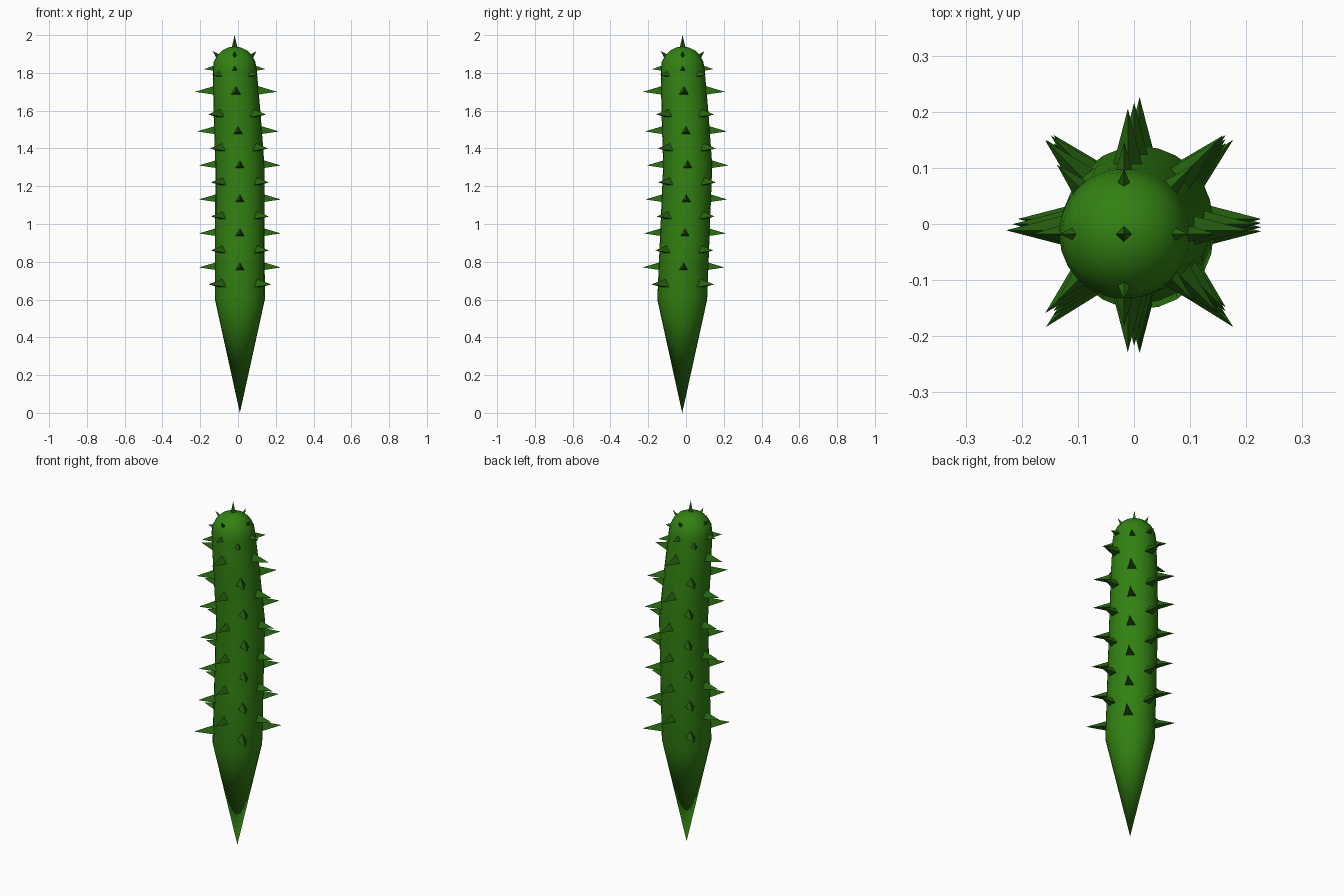
import bpy, bmesh, math
from mathutils import Vector, Matrix

if "Cube" in bpy.data.objects:
    bpy.data.objects.remove(bpy.data.objects["Cube"])


def material(name, col):
    m = bpy.data.materials.new(name)
    m.diffuse_color = (*col, 1)
    m.use_nodes = True
    m.node_tree.nodes["Principled BSDF"].inputs["Base Color"].default_value = m.diffuse_color
    return m


body_green = material("body green", (0.032, 0.22, 0.006))
spike_green = material("spike green", (0.02, 0.13, 0.005))

# Gently bent centre line: (z, x, y)
AXIS = [(0, .01, -.02), (.6, .01, -.02), (1.31, .01, .009), (1.83, -.018, -.018), (2.1, -.018, -.018)]


def centre(z):
    for (z0, x0, y0), (z1, x1, y1) in zip(AXIS, AXIS[1:]):
        if z <= z1:
            t = (z - z0) / (z1 - z0)
            return Vector((x0 + t * (x1 - x0), y0 + t * (y1 - y0), z))


def finish(bm, name, mat, smooth):
    bmesh.ops.recalc_face_normals(bm, faces=bm.faces)
    me = bpy.data.meshes.new(name)
    bm.to_mesh(me)
    bm.free()
    me.materials.append(mat)
    for p in me.polygons:
        p.use_smooth = smooth
    ob = bpy.data.objects.new(name, me)
    bpy.context.collection.objects.link(ob)


# Body: pointed root, long stem, rounded top
SIDES = 24
profile = [(.6, .132), (.95, .131), (1.31, .13), (1.6, .124), (1.82, .116)]
profile += [(1.82 + .12 * math.sin(math.radians(a)), .116 * math.cos(math.radians(a))) for a in (18, 36, 54, 72)]
bm = bmesh.new()
rings = []
for z, r in profile:
    c = centre(z)
    rings.append([bm.verts.new(c + Vector((r * math.cos(a), r * math.sin(a), 0)))
                  for a in (math.tau * i / SIDES for i in range(SIDES))])
root, crown = bm.verts.new(centre(0)), bm.verts.new(centre(1.94))
for i in range(SIDES):
    j = (i + 1) % SIDES
    bm.faces.new((root, rings[0][j], rings[0][i]))
    bm.faces.new((crown, rings[-1][i], rings[-1][j]))
    for a, b in zip(rings, rings[1:]):
        bm.faces.new((a[i], a[j], b[j], b[i]))
finish(bm, "stem", body_green, True)

# Spikes: three-sided pyramids, one base corner pointing up
bm = bmesh.new()


def spike(base, tip, radius, sides=3):
    d = (tip - base).normalized()
    side = Vector((0, 0, 1)).cross(d)
    side = side.normalized() if side.length > 1e-4 else Vector((1, 0, 0))
    up = d.cross(side)
    ring = []
    for k in range(sides):
        a = math.tau * k / sides
        ring.append(bm.verts.new(base + radius * (up * math.cos(a) + side * math.sin(a))))
    t = bm.verts.new(tip)
    bm.faces.new(ring)
    for k in range(sides):
        bm.faces.new((ring[k], ring[(k + 1) % sides], t))


def spike_ring(z, start, r0, r1, radius, rise=0, sides=3):
    for k in range(4):
        a = math.radians(start + 90 * k)
        d = Vector((math.cos(a), math.sin(a), 0))
        spike(centre(z) + d * r0, centre(z) + d * r1 + Vector((0, 0, rise)), radius, sides)


for z in (.77, .95, 1.13, 1.31, 1.49, 1.7):
    spike_ring(z, 0, .11, .217, .032)
for z in (.86, 1.04, 1.22, 1.4, 1.58):
    spike_ring(z, 45, .11, .217, .032)
spike_ring(.68, 45, .11, .236, .034)
spike_ring(1.79, 45, .10, .172, .024)
spike_ring(1.82, 0, .10, .163, .022)
spike_ring(1.875, 0, .075, .116, .018, .04, 4)
spike(centre(1.93), centre(2.0), .016, 4)
finish(bm, "spikes", spike_green, False)
